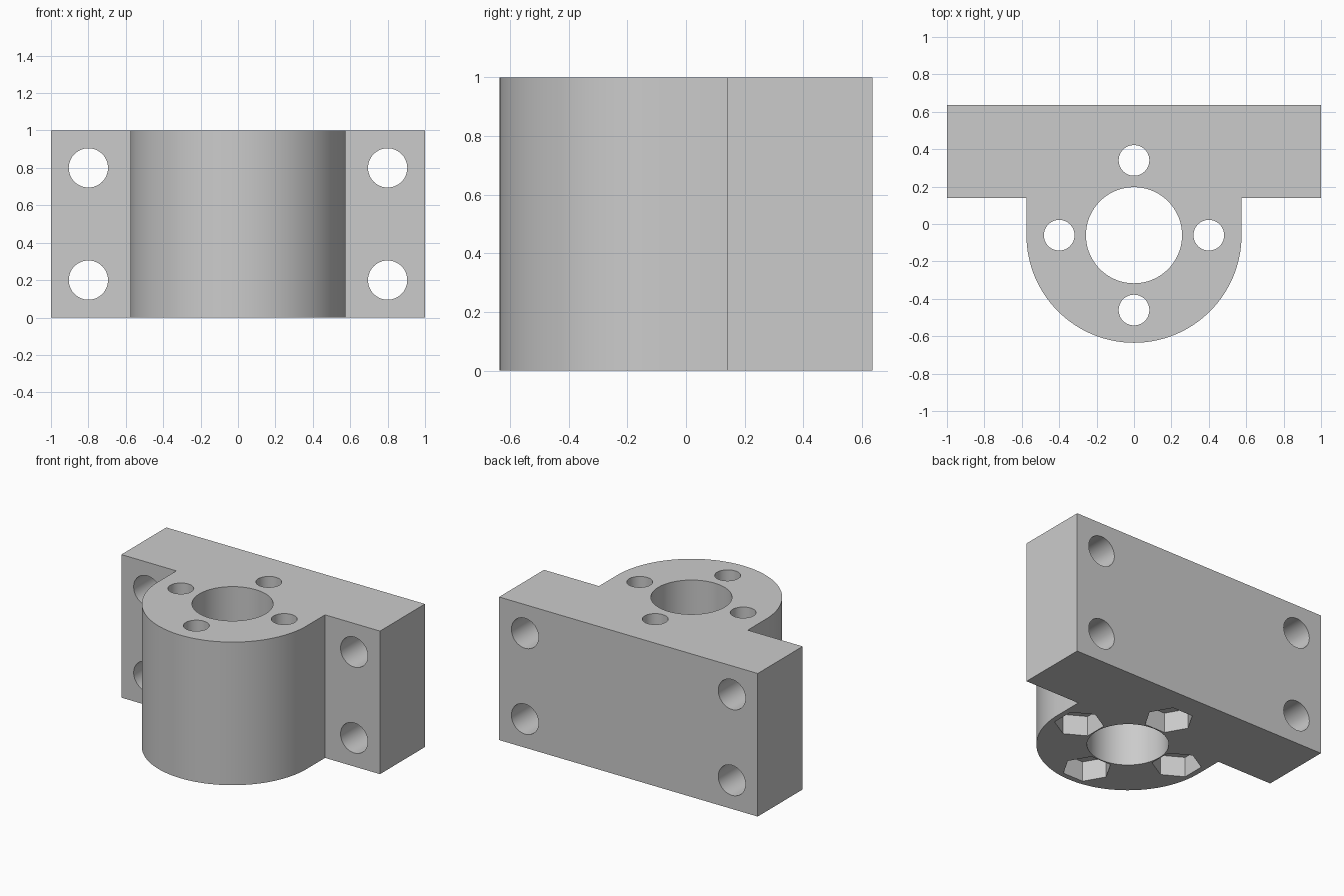
import bpy, bmesh
from math import sin, cos, pi, radians

cube = bpy.data.objects.get("Cube")
if cube:
    bpy.data.objects.remove(cube, do_unlink=True)

grey = bpy.data.materials.new("plain_grey")
grey.use_nodes = True
grey.diffuse_color = (0.6, 0.6, 0.6, 1)
grey.node_tree.nodes["Principled BSDF"].inputs["Base Color"].default_value = (0.6, 0.6, 0.6, 1)

HEIGHT = 1.0
AXIS_Y = -0.06      # centre line of the round housing
HOUSING_R = 0.575
BACK, STEP = 0.636, 0.14
BOLT_CIRCLE = 0.4
POCKET_DEPTH = 0.14

# Mounting block: flange outline joined to a half-round housing, extruded upward
STEPS = 64
arc = [(HOUSING_R * cos(pi + pi * i / STEPS), AXIS_Y + HOUSING_R * sin(pi + pi * i / STEPS))
       for i in range(STEPS + 1)]
outline = ([(1, BACK), (-1, BACK), (-1, STEP), (-HOUSING_R, STEP)] + arc
           + [(HOUSING_R, STEP), (1, STEP)])
bm = bmesh.new()
base = bm.faces.new([bm.verts.new((x, y, 0)) for x, y in outline])
top = bmesh.ops.extrude_face_region(bm, geom=[base])["geom"]
bmesh.ops.translate(bm, vec=(0, 0, HEIGHT),
                    verts=[v for v in top if isinstance(v, bmesh.types.BMVert)])
bmesh.ops.recalc_face_normals(bm, faces=bm.faces)
mesh = bpy.data.meshes.new("mounting_block")
bm.to_mesh(mesh)
bm.free()
mesh.materials.append(grey)
block = bpy.data.objects.new("mounting_block", mesh)
bpy.context.collection.objects.link(block)


def cut(radius, depth, location, rotation=(0, 0, 0), sides=64):
    """Subtract a prism from the block, then discard the cutter."""
    bpy.ops.mesh.primitive_cylinder_add(vertices=sides, radius=radius, depth=depth,
                                        location=location, rotation=rotation)
    cutter = bpy.context.object
    cutter.hide_render = True
    cutter.data.materials.append(grey)
    mod = block.modifiers.new("cut", "BOOLEAN")
    mod.operation = "DIFFERENCE"
    mod.solver = "EXACT"
    mod.object = cutter
    bpy.context.view_layer.objects.active = block
    bpy.ops.object.modifier_apply(modifier=mod.name)
    bpy.data.objects.remove(cutter, do_unlink=True)


# Central bore
cut(0.257, 3, (0, AXIS_Y, 0.5), sides=96)

# Four bolt holes, each with a hexagonal nut pocket underneath
for i in range(4):
    a = i * pi / 2
    x, y = BOLT_CIRCLE * cos(a), AXIS_Y + BOLT_CIRCLE * sin(a)
    cut(0.082, 3, (x, y, 0.5), sides=48)
    # pocket corners point along the bolt circle, flats face the bore
    cut(0.157, 2 * POCKET_DEPTH, (x, y, 0), (0, 0, a), sides=6)

# Flange holes running front to back
for x in (-0.8, 0.8):
    for z in (0.2, 0.8):
        cut(0.105, 3, (x, 0.4, z), (pi / 2, 0, 0), sides=48)

# Smooth round walls, sharp edges
bpy.ops.object.select_all(action="DESELECT")
block.select_set(True)
bpy.context.view_layer.objects.active = block
bpy.ops.object.shade_smooth_by_angle(angle=radians(30))
